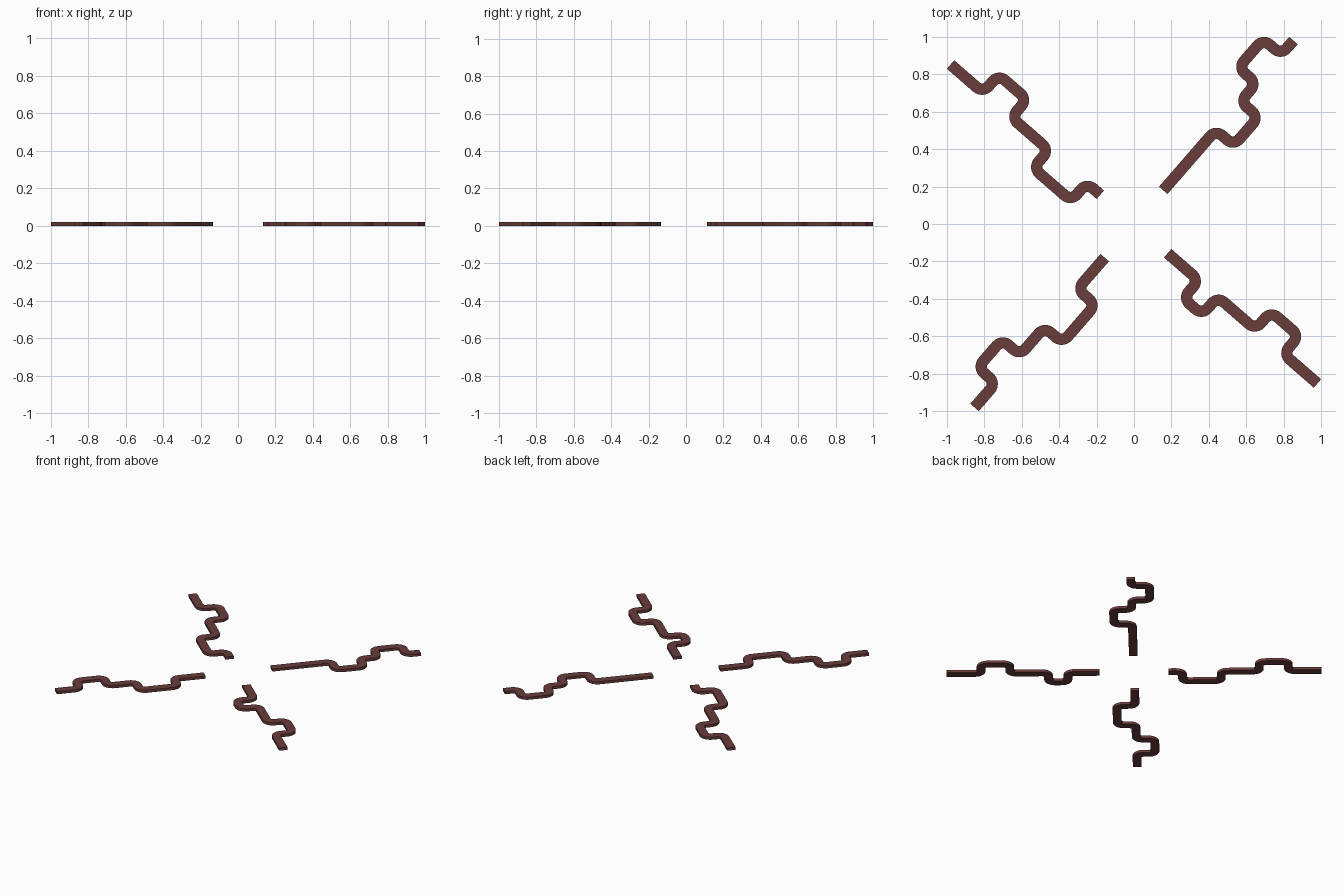
import bpy, bmesh, math
from mathutils import Vector, Matrix

if "Cube" in bpy.data.objects:
    bpy.data.objects.remove(bpy.data.objects["Cube"])

HALF_W, HEIGHT, RADIUS, AMP = 0.03, 0.02, 0.045, 0.127
INNER, OUTER = 0.238, 1.297
ARC_STEPS = 8

mat = bpy.data.materials.new("dark_red_brown")
mat.diffuse_color = (0.14, 0.046, 0.043, 1)
mat.use_nodes = True
mat.node_tree.nodes["Principled BSDF"].inputs["Base Color"].default_value = mat.diffuse_color


def meander(crossings, sign):
    """Square-wave corner points: out to one side, back, out to the other, back."""
    pts, level = [Vector((INNER, 0))], 0
    for u, nxt in zip(crossings, (sign, 0, -sign, 0)):
        pts += [Vector((u, level * AMP)), Vector((u, nxt * AMP))]
        level = nxt
    return pts + [Vector((OUTER, 0))]


def rounded_sides(pts):
    """Left and right edge points of the strip with rounded corners."""
    left, right = [], []

    def add(p, n):
        left.append(p + n * HALF_W)
        right.append(p - n * HALF_W)

    normal = lambda d: Vector((-d.y, d.x))
    add(pts[0], normal((pts[1] - pts[0]).normalized()))
    for a, b, c in zip(pts, pts[1:], pts[2:]):
        d0, d1 = (b - a).normalized(), (c - b).normalized()
        centre = b - d0 * RADIUS + d1 * RADIUS
        turn = 1 if d0.cross(d1) > 0 else -1
        for i in range(ARC_STEPS + 1):
            t = i / ARC_STEPS * math.pi / 2
            n = normal(d0 * math.cos(t) + d1 * math.sin(t))
            add(centre - n * RADIUS * turn, n)
    add(pts[-1], normal((pts[-1] - pts[-2]).normalized()))
    return left, right


def strip(name, angle, crossings, sign):
    left, right = rounded_sides(meander(crossings, sign))
    bm = bmesh.new()
    # one rectangular section per path point
    rings = [[bm.verts.new((p.x, p.y, z)) for p, z in
              ((l, 0), (r, 0), (r, HEIGHT), (l, HEIGHT))]
             for l, r in zip(left, right)]
    for a, b in zip(rings, rings[1:]):
        for i in range(4):
            j = (i + 1) % 4
            bm.faces.new((a[i], a[j], b[j], b[i]))
    bm.faces.new(rings[0])
    bm.faces.new(rings[-1])
    bmesh.ops.recalc_face_normals(bm, faces=bm.faces)
    bm.transform(Matrix.Rotation(math.radians(angle), 4, 'Z'))
    me = bpy.data.meshes.new(name)
    bm.to_mesh(me)
    bm.free()
    me.materials.append(mat)
    ob = bpy.data.objects.new(name, me)
    bpy.context.collection.objects.link(ob)
    bpy.ops.object.select_all(action='DESELECT')
    ob.select_set(True)
    bpy.context.view_layer.objects.active = ob
    bpy.ops.object.shade_smooth_by_angle(angle=math.radians(30))


# four strips radiating from the centre, a quarter turn apart
strip("back_right_strip", 49, (0.665, 0.866, 0.995, 1.197), -1)
strip("back_left_strip", 139, (0.334, 0.602, 0.867, 1.068), 1)
strip("front_left_strip", 229, (0.460, 0.729, 0.927, 1.125), 1)
strip("front_right_strip", 319, (0.458, 0.592, 0.858, 1.056), -1)
